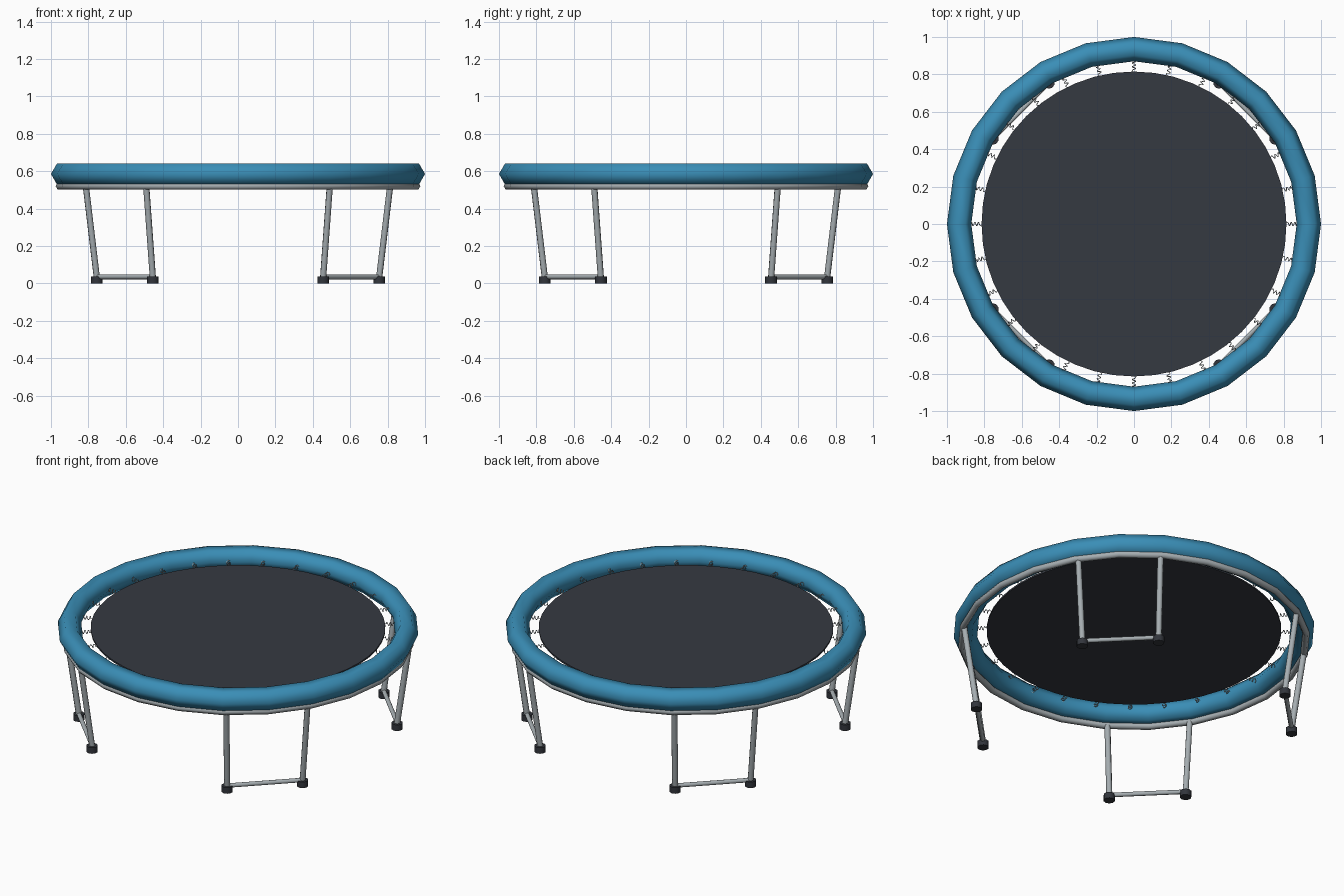
import bpy
from math import sin, cos, pi, radians, tau
from mathutils import Vector

cube = bpy.data.objects.get("Cube")
if cube:
    bpy.data.objects.remove(cube)


def material(name, rgb, rough=0.5):
    m = bpy.data.materials.new(name)
    m.use_nodes = True
    m.diffuse_color = (*rgb, 1)
    bsdf = m.node_tree.nodes["Principled BSDF"]
    bsdf.inputs["Base Color"].default_value = (*rgb, 1)
    bsdf.inputs["Roughness"].default_value = rough
    return m


BLUE = material("blue vinyl", (0.042, 0.27, 0.47))
MAT = material("dark grey fabric", (0.036, 0.041, 0.053))
STEEL = material("steel", (0.38, 0.42, 0.44))
RUBBER = material("dark rubber", (0.032, 0.036, 0.045))


def finish(name, mat, angle):
    ob = bpy.context.object
    ob.name = ob.data.name = name
    ob.data.materials.append(mat)
    bpy.ops.object.shade_smooth_by_angle(angle=radians(angle))
    return ob


def ring(name, major, minor, z, mat):
    bpy.ops.mesh.primitive_torus_add(major_radius=major, minor_radius=minor,
                                     major_segments=24, minor_segments=6,
                                     location=(0, 0, z))
    return finish(name, mat, 80)


def tube(name, a, b, radius, mat, sides=8):
    d = b - a
    bpy.ops.mesh.primitive_cylinder_add(vertices=sides, radius=radius,
                                        depth=d.length, location=(a + b) / 2)
    bpy.context.object.rotation_euler = d.to_track_quat('Z', 'Y').to_euler()
    return finish(name, mat, 60)


def polar(radius, angle, z):
    return Vector((radius * cos(angle), radius * sin(angle), z))


# Padded rim, steel frame ring and jumping mat
PAD_Z, FRAME_Z = 0.585, 0.52
ring("safety_pad", 0.935, 0.065, PAD_Z, BLUE)
ring("frame_ring", 0.955, 0.02, FRAME_Z, STEEL)
tube("jumping_mat", Vector((0, 0, PAD_Z - 0.005)), Vector((0, 0, PAD_Z + 0.005)),
     0.815, MAT, 48)

# Four U-shaped legs with rubber feet
SPREAD = radians(13.9)
for i, place in enumerate(("back_left", "back_right", "front_right", "front_left")):
    middle = pi / 4 + i * pi / 2
    ends = []
    for side, label in ((-1, "a"), (1, "b")):
        angle = middle + side * SPREAD
        foot = polar(0.882, angle, 0.035)
        ends.append(foot)
        tube(f"leg_{place}_{label}", foot, polar(0.95, angle, FRAME_Z), 0.017, STEEL)
        tube(f"foot_{place}_{label}", polar(0.882, angle, 0),
             polar(0.882, angle, 0.037), 0.032, RUBBER, 10)
    tube(f"crossbar_{place}", *ends, 0.013, STEEL)

# Coil springs from the mat edge into the rim
SPRINGS, TURNS, STEPS = 28, 5, 8
curve = bpy.data.curves.new("springs", 'CURVE')
curve.dimensions = '3D'
curve.bevel_depth = 0.0022
curve.bevel_resolution = 0
for s in range(SPRINGS):
    angle = s * tau / SPRINGS
    side = Vector((-sin(angle), cos(angle), 0))
    points = [polar(0.805, angle, PAD_Z)]
    for k in range(TURNS * STEPS + 1):
        turn = k * tau / STEPS
        reach = 0.822 + 0.095 * k / (TURNS * STEPS)
        points.append(polar(reach, angle, PAD_Z + 0.01 * sin(turn))
                      + side * 0.01 * cos(turn))
    points.append(polar(0.93, angle, PAD_Z))
    spline = curve.splines.new('POLY')
    spline.points.add(len(points) - 1)
    for p, co in zip(spline.points, points):
        p.co = (*co, 1)
springs = bpy.data.objects.new("springs", curve)
bpy.context.collection.objects.link(springs)
bpy.ops.object.select_all(action='DESELECT')
springs.select_set(True)
bpy.context.view_layer.objects.active = springs
bpy.ops.object.convert(target='MESH')
finish("springs", STEEL, 80)
